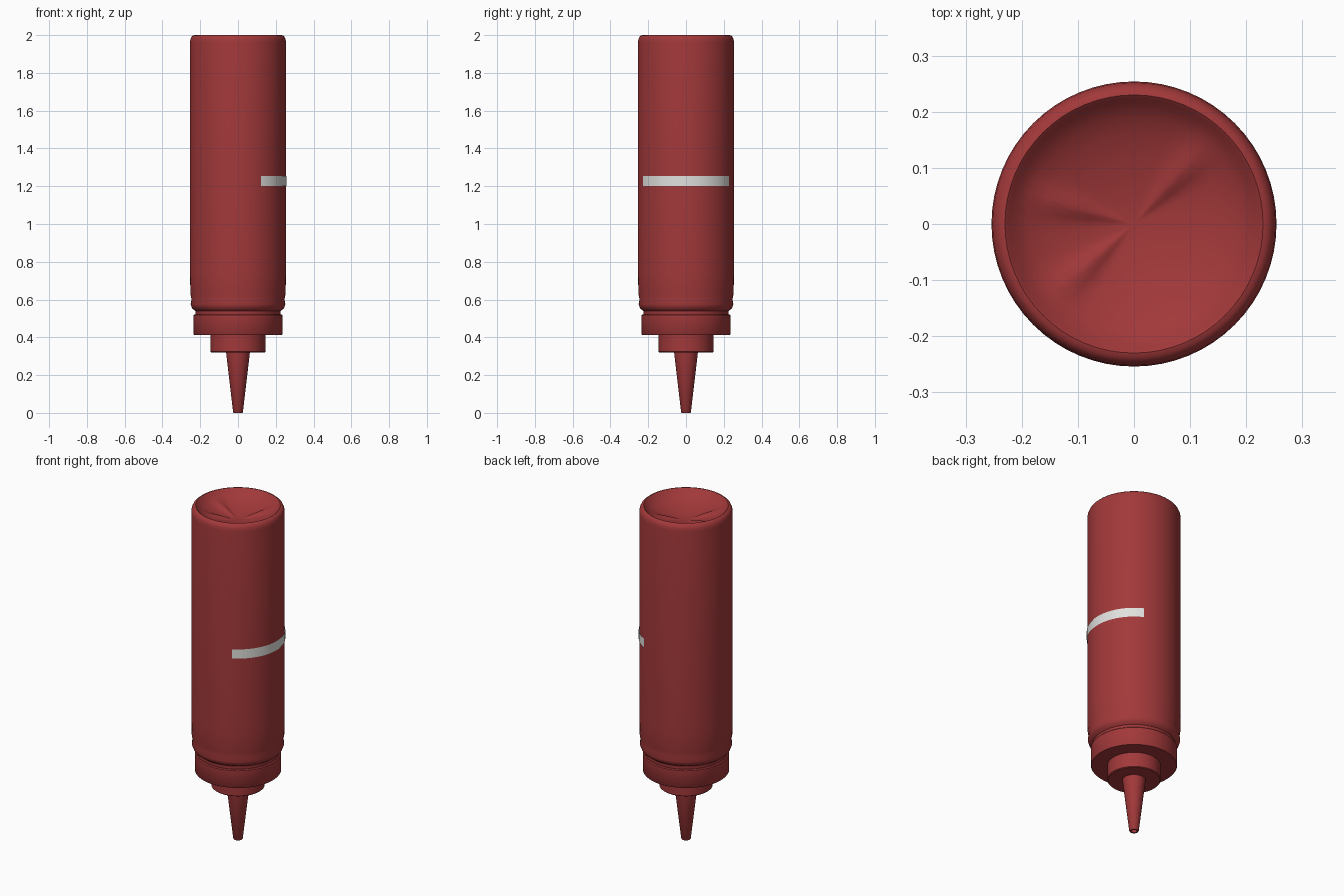
import bpy
import bmesh
import math

cube = bpy.data.objects.get("Cube")
if cube:
    bpy.data.objects.remove(cube, do_unlink=True)

SIDES = 64


def material(name, colour):
    mat = bpy.data.materials.new(name)
    mat.use_nodes = True
    rgba = (*colour, 1.0)
    mat.diffuse_color = rgba
    mat.node_tree.nodes["Principled BSDF"].inputs["Base Color"].default_value = rgba
    return mat


red = material("sauce red", (0.36, 0.04, 0.042))
pale = material("pale label", (0.75, 0.75, 0.73))


def finish(name, bm, mat):
    bmesh.ops.remove_doubles(bm, verts=bm.verts, dist=0.0001)
    bmesh.ops.recalc_face_normals(bm, faces=bm.faces)
    mesh = bpy.data.meshes.new(name)
    bm.to_mesh(mesh)
    bm.free()
    mesh.materials.append(mat)
    obj = bpy.data.objects.new(name, mesh)
    bpy.context.collection.objects.link(obj)
    bpy.ops.object.select_all(action="DESELECT")
    obj.select_set(True)
    bpy.context.view_layer.objects.active = obj
    bpy.ops.object.shade_smooth_by_angle(angle=math.radians(40))
    return obj


def lathe(name, profile, mat, shape=None):
    """Spin (radius, height) points around the z axis."""
    bm = bmesh.new()
    verts = [bm.verts.new((r, 0, z)) for r, z in profile]
    edges = [bm.edges.new(pair) for pair in zip(verts, verts[1:])]
    bmesh.ops.spin(bm, geom=verts + edges, cent=(0, 0, 0), axis=(0, 0, 1),
                   angle=math.tau, steps=SIDES, use_merge=True)
    if shape:
        for v in bm.verts:
            shape(v)
    return finish(name, bm, mat)


def crease_base(v):
    # Soft radial folds in the sunken base
    r = math.hypot(v.co.x, v.co.y)
    if v.co.z < 1.9 or not 0.03 < r < 0.2:
        return
    angle = math.atan2(v.co.y, v.co.x)
    fade = math.sin(math.pi * (r - 0.03) / 0.17)
    for centre in (48, 165, 222):
        gap = math.remainder(angle - math.radians(centre), math.tau)
        v.co.z += 0.014 * fade * math.exp(-(gap / 0.16) ** 2)


# Squeeze bottle standing on its nozzle, with a sunken base on top
bottle = [(0.2, 0.5), (0.225, 0.52), (0.226, 0.54), (0.243, 0.553),
          (0.251, 0.575), (0.246, 0.6), (0.252, 0.63), (0.254, 0.75),
          (0.254, 1.96), (0.252, 1.978), (0.246, 1.991), (0.238, 1.998),
          (0.23, 2.0), (0.224, 1.995), (0.215, 1.983), (0.19, 1.965),
          (0.16, 1.95), (0.12, 1.937), (0.08, 1.927), (0.04, 1.92), (0, 1.918)]
lathe("bottle_body", bottle, red, crease_base)

# Screw cap with a stepped collar
lathe("screw_cap", [(0, 0.522), (0.23, 0.522), (0.235, 0.517), (0.235, 0.417),
                    (0.231, 0.412), (0, 0.412)], red)
lathe("cap_collar", [(0, 0.42), (0.145, 0.42), (0.145, 0.324),
                     (0.141, 0.32), (0, 0.32)], red)

# Tapered nozzle with an open tip
lathe("nozzle", [(0, 0.33), (0.064, 0.33), (0.063, 0.32), (0.026, 0.004),
                 (0.023, 0), (0.016, 0), (0.016, 0.03), (0, 0.03)], red)

# Plain pale stripe wrapped around the left side
bm = bmesh.new()
rows = []
for i in range(33):
    a = math.radians(-62 + 124 * i / 32)
    rows.append([bm.verts.new((0.257 * math.cos(a), 0.257 * math.sin(a), z))
                 for z in (1.2, 1.255)])
for p, q in zip(rows, rows[1:]):
    bm.faces.new((p[0], q[0], q[1], p[1]))
finish("label_stripe", bm, pale)
